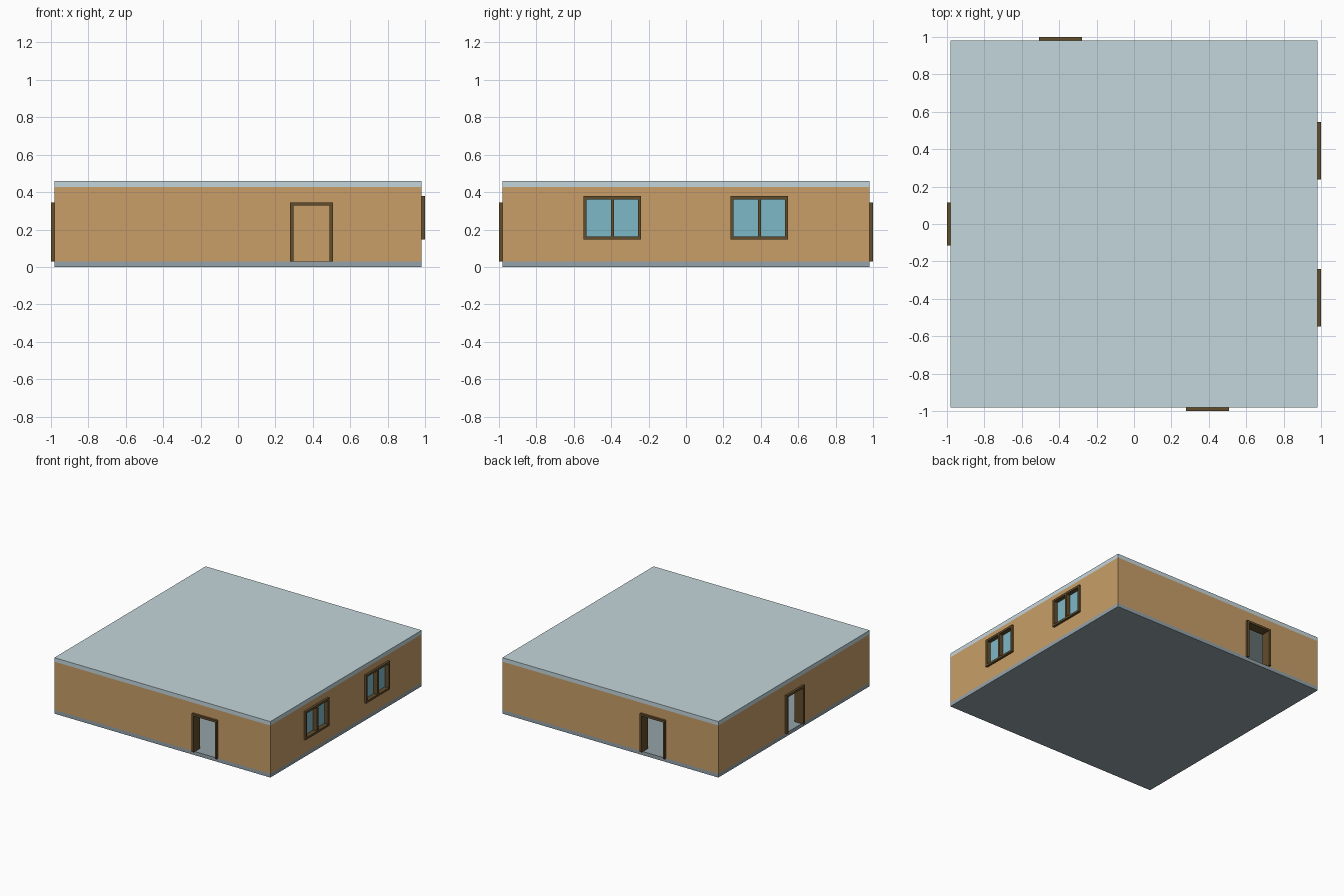
import bpy, bmesh
from math import radians
from mathutils import Matrix, Vector

if "Cube" in bpy.data.objects:
    bpy.data.objects.remove(bpy.data.objects["Cube"])

H = 0.982                      # half footprint
T = 0.045                      # wall thickness
Z0, Z1, Z2 = 0.03, 0.427, 0.46  # slab top, wall top, roof top
OUT, IN = 1.0, H - T - 0.018   # frame outer and inner planes
DOOR_W, DOOR_TOP = 0.228, 0.345
WIN_W, WIN_BOT, WIN_TOP = 0.308, 0.147, 0.378
BAR = 0.017


def material(name, rgb):
    m = bpy.data.materials.new(name)
    m.diffuse_color = (*rgb, 1)
    m.use_nodes = True
    m.node_tree.nodes["Principled BSDF"].inputs["Base Color"].default_value = m.diffuse_color
    return m


tan = material("tan_plaster", (0.58, 0.345, 0.14))
brown = material("brown_wood", (0.125, 0.075, 0.025))
blue = material("blue_glass", (0.21, 0.48, 0.58))
pale = material("pale_roof", (0.55, 0.67, 0.71))
grey = material("grey_slab", (0.30, 0.37, 0.40))


def boxes(name, spans, mat, angle=0):
    """One object from (x0, x1, y0, y1, z0, z1) boxes, turned about z."""
    bm = bmesh.new()
    turn = Matrix.Rotation(radians(angle), 4, 'Z')
    for x0, x1, y0, y1, z0, z1 in spans:
        mid = Vector((x0 + x1, y0 + y1, z0 + z1)) / 2
        size = Matrix.Diagonal((x1 - x0, y1 - y0, z1 - z0, 1))
        bmesh.ops.create_cube(bm, size=1, matrix=turn @ Matrix.Translation(mid) @ size)
    me = bpy.data.meshes.new(name)
    bm.to_mesh(me)
    bm.free()
    ob = bpy.data.objects.new(name, me)
    bpy.context.collection.objects.link(ob)
    if mat:
        me.materials.append(mat)
    return ob


def cut(target, cutter):
    mod = target.modifiers.new("cut", 'BOOLEAN')
    mod.operation, mod.solver, mod.object = 'DIFFERENCE', 'EXACT', cutter
    bpy.context.view_layer.objects.active = target
    bpy.ops.object.modifier_apply(modifier=mod.name)
    bpy.data.objects.remove(cutter)


# floor slab, roof slab and hollow wall shell
boxes("floor_slab", [(-H, H, -H, H, 0, Z0)], grey)
boxes("roof_slab", [(-H, H, -H, H, Z1, Z2)], pale)
walls = boxes("walls", [(-H, H, -H, H, Z0, Z1)], tan)
R = H - T
cut(walls, boxes("room_cutter", [(-R, R, -R, R, -0.1, 0.6)], None))


def door(name, u, angle):
    a, b = u - DOOR_W / 2, u + DOOR_W / 2
    cut(walls, boxes(name + "_cutter",
                     [(a + .004, b - .004, -1.1, -0.8, -0.1, DOOR_TOP - .004)], None, angle))
    boxes(name + "_frame", [
        (a, a + BAR, -OUT, -IN, Z0, DOOR_TOP),
        (b - BAR, b, -OUT, -IN, Z0, DOOR_TOP),
        (a + BAR, b - BAR, -OUT, -IN, DOOR_TOP - BAR, DOOR_TOP)], brown, angle)


def window(name, u, angle):
    a, b = u - WIN_W / 2, u + WIN_W / 2
    lo, hi = WIN_BOT + BAR, WIN_TOP - BAR
    cut(walls, boxes(name + "_cutter",
                     [(a + .004, b - .004, -1.1, -0.8, WIN_BOT + .004, WIN_TOP - .004)], None, angle))
    # frame bars with a central mullion
    boxes(name + "_frame", [
        (a, a + BAR, -OUT, -IN, WIN_BOT, WIN_TOP),
        (b - BAR, b, -OUT, -IN, WIN_BOT, WIN_TOP),
        (a + BAR, b - BAR, -OUT, -IN, WIN_BOT, lo),
        (a + BAR, b - BAR, -OUT, -IN, hi, WIN_TOP),
        (u - .008, u + .008, -OUT, -IN, lo, hi)], brown, angle)
    # two recessed panes
    c = (OUT + IN) / 2
    boxes(name + "_glass", [
        (a + BAR, u - .008, -c - .005, -c + .005, lo, hi),
        (u + .008, b - BAR, -c - .005, -c + .005, lo, hi)], blue, angle)


# doors on front, back and left; windows on the right
door("front_door", 0.393, 0)
door("back_door", 0.393, 180)
door("left_door", 0.0, -90)
for side, u in (("front", -0.394), ("rear", 0.392)):
    window(side + "_window", u, 90)
